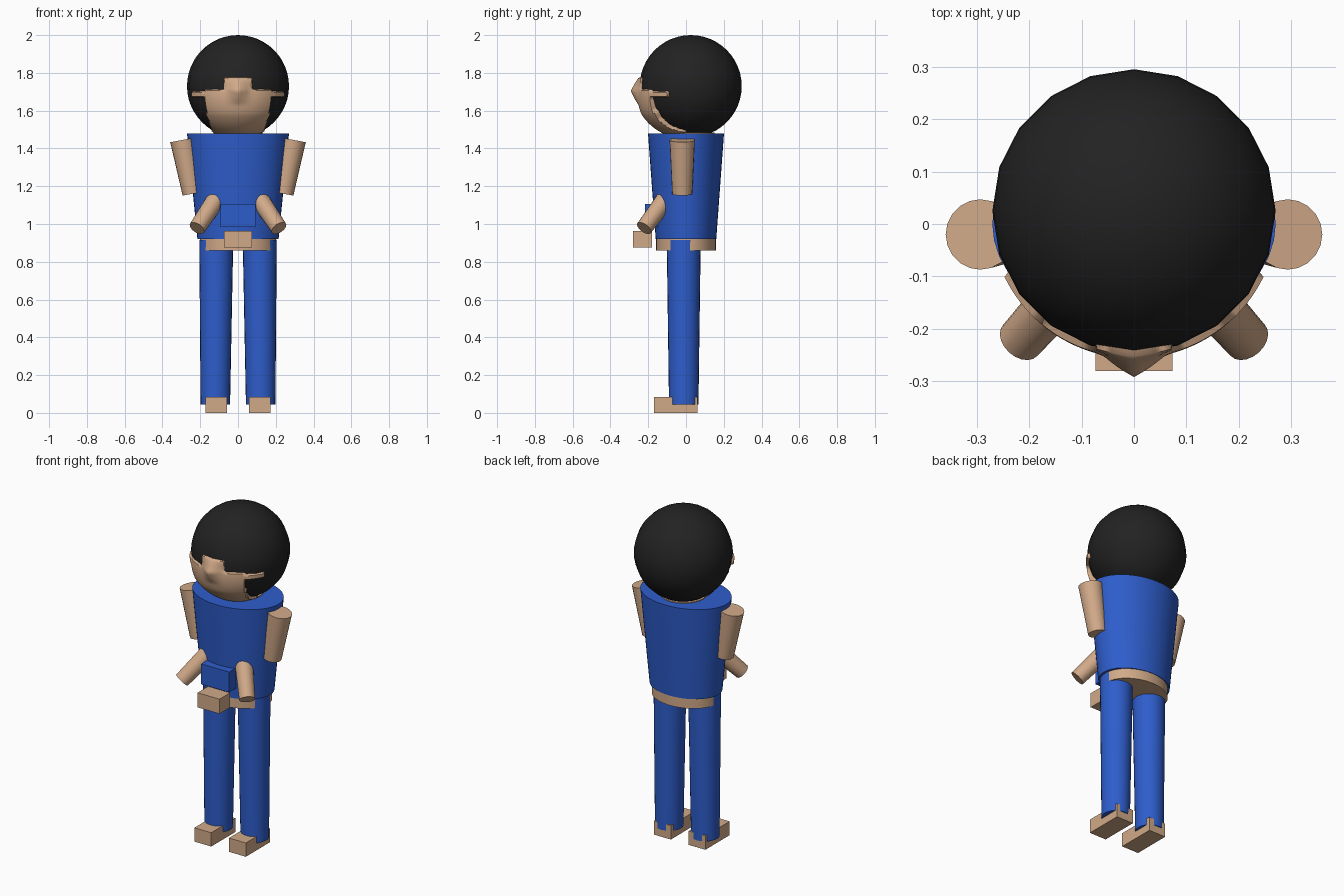
import bpy, bmesh, math
from mathutils import Vector, Matrix

cube = bpy.data.objects.get("Cube")
if cube:
    bpy.data.objects.remove(cube, do_unlink=True)


def material(name, rgb):
    m = bpy.data.materials.new(name)
    m.use_nodes = True
    m.diffuse_color = (*rgb, 1)
    m.node_tree.nodes["Principled BSDF"].inputs["Base Color"].default_value = (*rgb, 1)
    return m


SKIN = material("skin", (0.64, 0.40, 0.25))
BLUE = material("blue cloth", (0.027, 0.11, 0.60))
BLACK = material("black hair", (0.016, 0.016, 0.016))


def finish(name, bm, mat, angle=35):
    mesh = bpy.data.meshes.new(name)
    bmesh.ops.recalc_face_normals(bm, faces=bm.faces)
    bm.to_mesh(mesh)
    bm.free()
    mesh.materials.append(mat)
    obj = bpy.data.objects.new(name, mesh)
    bpy.context.collection.objects.link(obj)
    bpy.ops.object.select_all(action='DESELECT')
    obj.select_set(True)
    bpy.context.view_layer.objects.active = obj
    bpy.ops.object.shade_smooth_by_angle(angle=math.radians(angle))
    return obj


def tapered(name, start, end, r1, r2, mat, sides=20, flatten=1.0):
    """Tapered cylinder between two points, flattened in depth if asked."""
    a, b = Vector(start), Vector(end)
    axis = b - a
    turn = axis.to_track_quat('Z', 'Y').to_matrix().to_4x4()
    squash = Matrix.Diagonal((1, flatten, 1, 1))
    bm = bmesh.new()
    bmesh.ops.create_cone(bm, cap_ends=True, segments=sides, radius1=r1, radius2=r2,
                          depth=axis.length,
                          matrix=squash @ Matrix.Translation((a + b) / 2) @ turn)
    return finish(name, bm, mat)


def box(name, low, high, mat):
    low, high = Vector(low), Vector(high)
    bm = bmesh.new()
    bmesh.ops.create_cube(bm, size=1, matrix=Matrix.Translation((low + high) / 2)
                          @ Matrix.Diagonal((*(high - low), 1)))
    return finish(name, bm, mat)


# Head: round hair with a face pushed out through its front
CENTRE = Vector((0, 0.025, 1.73))
RADIUS = 0.27


def in_face(p):
    x = abs(p.x)
    top = 1.775 if x < 0.07 else 1.71 if x < 0.17 else 1.70
    half = 0.24 if p.z > 1.675 else 0.13 + 0.24 * (p.z - 1.48)
    return p.y < 0.0 and p.z < top and x < half


bm = bmesh.new()
bmesh.ops.create_uvsphere(bm, u_segments=20, v_segments=24, radius=RADIUS,
                          matrix=Matrix.Translation(CENTRE))
finish("hair", bm, BLACK, 60)

bm = bmesh.new()
bmesh.ops.create_uvsphere(bm, u_segments=120, v_segments=80, radius=1)
for v in bm.verts:
    d = v.co.normalized()
    p = CENTRE + d * RADIUS
    push = -0.02
    if in_face(p):
        jaw = max(0, -d.y) * min(1, max(0, -2 * d.z))
        nose = max(0, 1 - abs(p.x) / 0.06) * max(0, 1 - abs(p.z - 1.71) / 0.07)
        push = 0.006 + 0.028 * jaw + 0.038 * nose
    v.co = CENTRE + d * (RADIUS + push)
finish("face", bm, SKIN, 60)
tapered("neck", (0, 0.02, 1.42), (0, 0.02, 1.485), 0.13, 0.13, SKIN)

# Torso and hips
tapered("torso", (0, 0, 0.92), (0, 0, 1.48), 0.215, 0.27, BLUE, 40, 0.745)
tapered("hips", (0, 0, 0.86), (0, 0, 0.93), 0.20, 0.20, SKIN, 32, 0.79)

# Front pouch and joined hands
box("front_pouch", (-0.093, -0.217, 0.985), (0.093, -0.10, 1.107), BLUE)
box("hands", (-0.073, -0.28, 0.875), (0.073, -0.18, 0.963), SKIN)

# Limbs on both sides
for side, s in (("left", 1), ("right", -1)):
    tapered(side + "_upper_arm", (s * 0.241, -0.02, 1.16), (s * 0.293, -0.02, 1.445),
            0.053, 0.067, SKIN)
    tapered(side + "_forearm", (s * 0.217, -0.222, 0.978), (s * 0.118, -0.112, 1.125),
            0.044, 0.05, SKIN)
    tapered(side + "_leg", (s * 0.12, -0.012, 0.045), (s * 0.115, -0.012, 0.915),
            0.078, 0.09, BLUE, 24)
    box(side + "_foot", (s * 0.115 - 0.056, -0.17, 0), (s * 0.115 + 0.056, 0.06, 0.083), SKIN)
